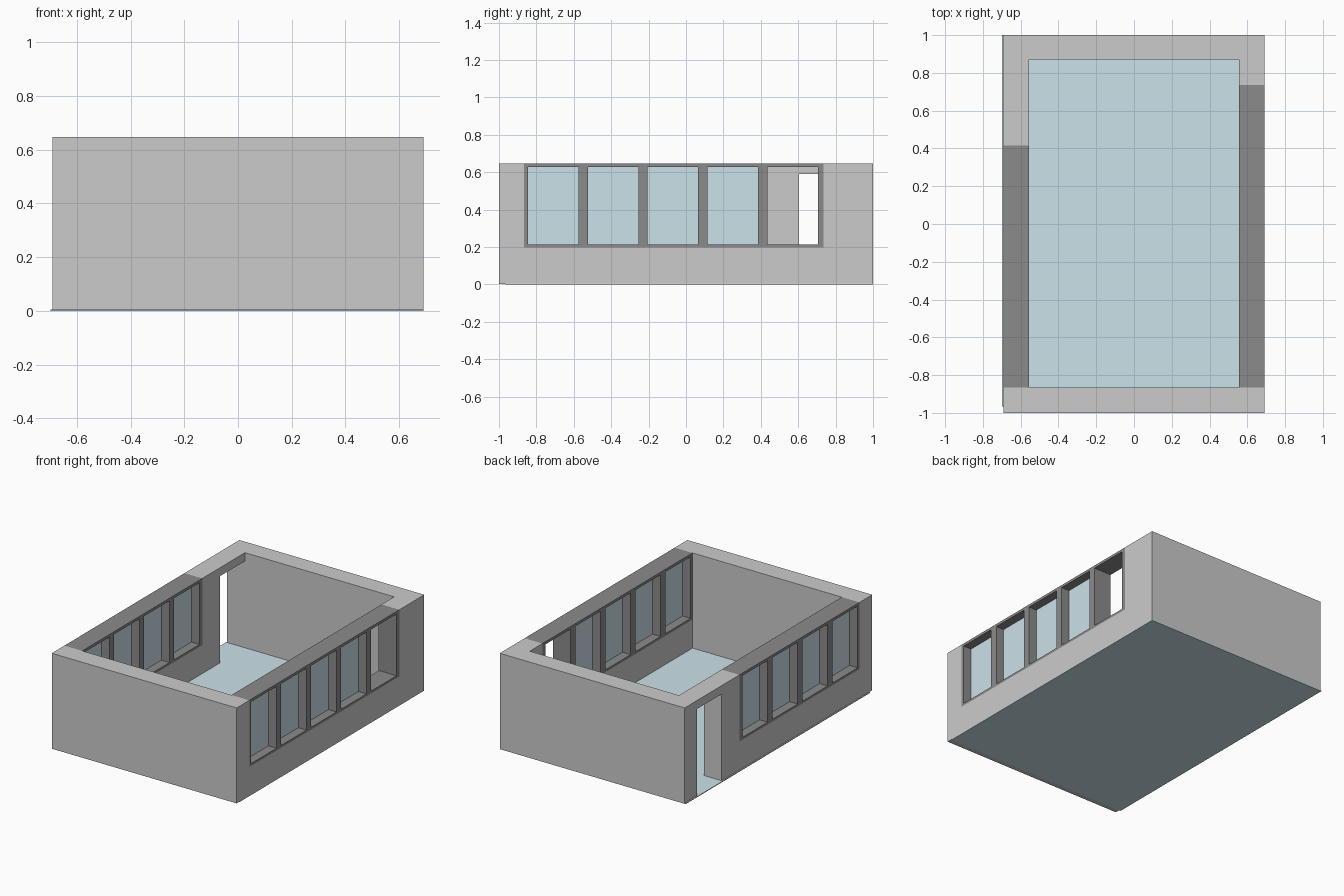
import bpy, bmesh
from mathutils import Vector

if "Cube" in bpy.data.objects:
    bpy.data.objects.remove(bpy.data.objects["Cube"])

# Main dimensions
XO, XI = 0.69, 0.557          # outer / inner face of the side walls
YF, YB = -0.865, 0.87         # inner faces of the front and back walls
Z0, SILL, TOP = 0.003, 0.197, 0.647
BAY = 0.32                    # width of one window bay


def material(name, color):
    m = bpy.data.materials.new(name)
    m.diffuse_color = (*color, 1)
    m.use_nodes = True
    m.node_tree.nodes["Principled BSDF"].inputs["Base Color"].default_value = m.diffuse_color
    return m


FRAME = material("dark_frame", (0.26, 0.26, 0.26))
BLUE = material("pale_blue", (0.6, 0.76, 0.82))


def add_object(name, bm, mat=None):
    bmesh.ops.recalc_face_normals(bm, faces=bm.faces)
    me = bpy.data.meshes.new(name)
    bm.to_mesh(me)
    bm.free()
    if mat:
        me.materials.append(mat)
    ob = bpy.data.objects.new(name, me)
    bpy.context.collection.objects.link(ob)
    return ob


def boxes(name, extents, mat=None):
    """One object from boxes given as (x0, x1, y0, y1, z0, z1)."""
    bm = bmesh.new()
    for e in extents:
        lo, hi = Vector(e[0::2]), Vector(e[1::2])
        verts = bmesh.ops.create_cube(bm, size=1)["verts"]
        for v in verts:
            v.co = Vector([lo[i] if v.co[i] < 0 else hi[i] for i in range(3)])
    return add_object(name, bm, mat)


def side_wall(name, profile, x0, x1):
    """Extrude a (y, z) outline across the wall thickness."""
    bm = bmesh.new()
    face = bm.faces.new([bm.verts.new((x0, y, z)) for y, z in profile])
    geo = bmesh.ops.extrude_face_region(bm, geom=[face], use_keep_orig=True)["geom"]
    moved = [g for g in geo if isinstance(g, bmesh.types.BMVert)]
    bmesh.ops.translate(bm, verts=moved, vec=(x1 - x0, 0, 0))
    return add_object(name, bm)


def window_band(side, x0, x1, bays, glazed):
    """Full-depth frame with rails and posts, plus the recessed panes."""
    y_end = YF + bays * BAY
    z0, z1 = SILL + 0.016, TOP - 0.018
    parts = [(x0, x1, YF, y_end, SILL, z0), (x0, x1, YF, y_end, z1, TOP)]
    panes = []
    xm = (x0 + x1) / 2
    start = YF
    for i in range(bays):
        y = YF + i * BAY
        parts.append((x0, x1, start, y + 0.02, z0, z1))
        start = y + BAY - 0.03
        if i < glazed:
            panes.append((xm - 0.006, xm + 0.006, y + 0.02, start, z0, z1))
    parts.append((x0, x1, start, y_end, z0, z1))
    boxes(side + "_window_frame", parts, FRAME)
    boxes(side + "_window_glass", panes, BLUE)


# Floor slab
boxes("floor", [(-0.698, XO, -0.965, 1, 0, 0.005)], BLUE)

# End walls
boxes("front_wall", [(-XO, XO, -1, YF, Z0, TOP)])
boxes("back_wall", [(-XO, XO, YB, 1, Z0, TOP)])

# Right wall: long window recess with five bays
right_end = YF + 5 * BAY
side_wall("right_wall", [(YF, Z0), (YB, Z0), (YB, TOP), (right_end, TOP),
                         (right_end, SILL), (YF, SILL)], XI, XO)

# Left wall: four-bay window recess and a doorway at the back
left_end = YF + 4 * BAY
side_wall("left_wall", [(YF, Z0), (0.605, Z0), (0.605, 0.59), (YB, 0.59), (YB, TOP),
                        (left_end, TOP), (left_end, SILL), (YF, SILL)], -XO, -XI)

# Windows: the last right bay is left open
window_band("right", XI, XO, 5, 4)
window_band("left", -XO, -XI, 4, 4)
